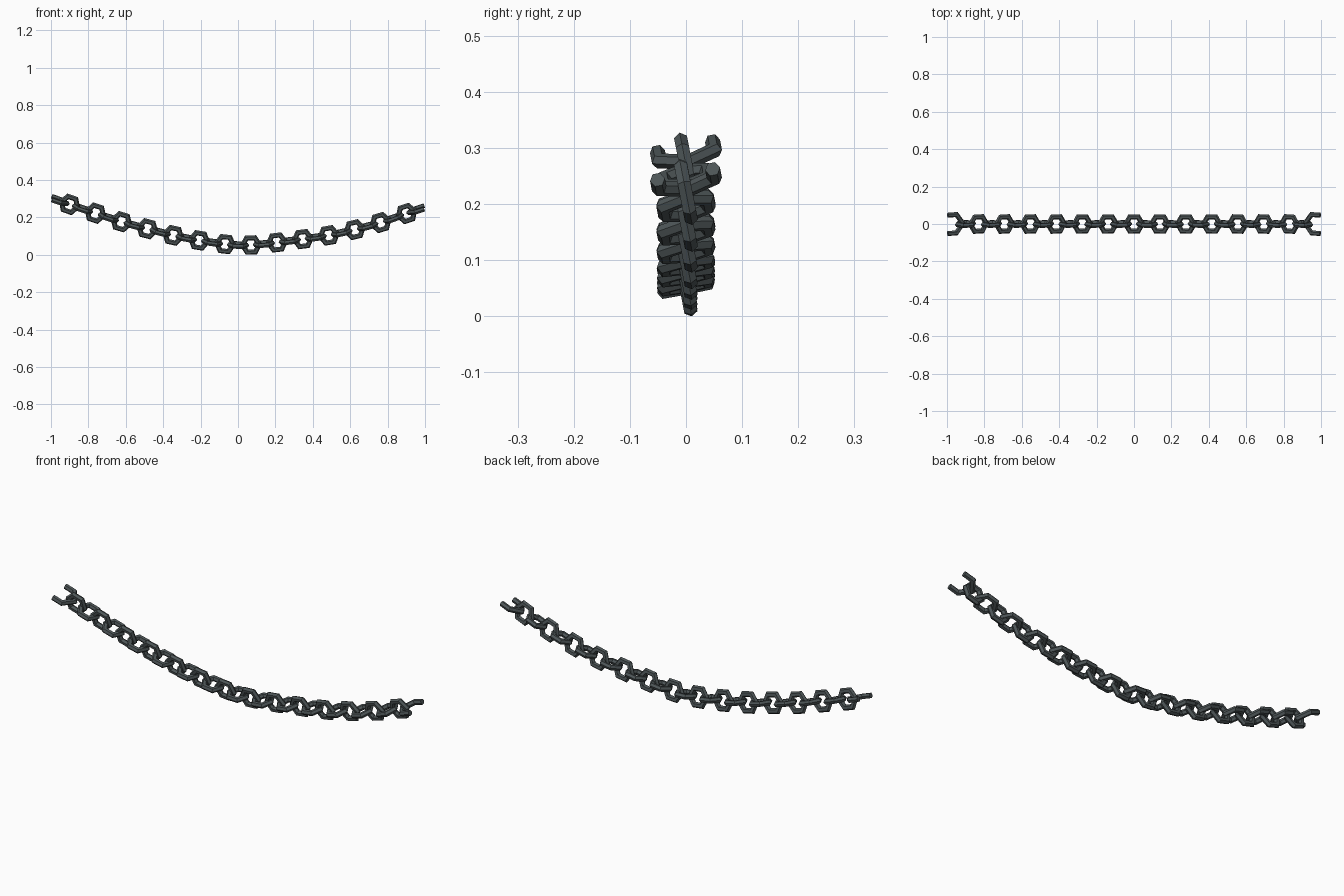
import bpy, math
from mathutils import Vector, Matrix

if "Cube" in bpy.data.objects:
    bpy.data.objects.remove(bpy.data.objects["Cube"])

R, TUBE, SIDES = 0.0445, 0.0135, 6     # link radius, bar radius, bar sides
ROLL = math.radians(11)                # the whole chain is twisted slightly
COUNT = 14                             # number of upright links
PITCH = 0.1386                         # spacing of upright links

steel = bpy.data.materials.new("dark_steel")
steel.diffuse_color = (0.075, 0.092, 0.096, 1)
steel.use_nodes = True
steel.node_tree.nodes["Principled BSDF"].inputs["Base Color"].default_value = steel.diffuse_color

# Hanging line of the chain in x, z
SAG = [(-1.1, .345), (-.9, .273), (-.62, .179), (-.35, .108), (-.2, .079), (-.04, .057),
       (.07, .055), (.21, .070), (.48, .106), (.62, .137), (.77, .178), (.9, .225), (1.1, .293)]


def raw(x):
    for (x0, z0), (x1, z1) in zip(SAG, SAG[1:]):
        if x <= x1:
            return z0 + (z1 - z0) * (x - x0) / (x1 - x0)
    return SAG[-1][1]


def height(x):
    return sum(raw(x + d) for d in (-.04, 0, .04)) / 3


def slope(x):
    return math.atan2(height(x + .05) - height(x - .05), .1)


# Sweep a mitred six-sided bar along a flat path in local x, y
def bar(name, path, closed):
    n, verts, faces = len(path), [], []
    pts = [Vector((p[0], p[1], 0)) for p in path]
    for i, p in enumerate(pts):
        before = (p - pts[i - 1]).normalized() if closed or i > 0 else None
        after = (pts[(i + 1) % n] - p).normalized() if closed or i < n - 1 else None
        before, after = before or after, after or before
        tangent = (before + after).normalized()
        out = Vector((tangent.y, -tangent.x, 0)) / tangent.dot(after)
        for k in range(SIDES):
            a = math.tau * k / SIDES
            verts.append(p + out * TUBE * math.cos(a) + Vector((0, 0, TUBE * math.sin(a))))
    for i in range(n if closed else n - 1):
        a, b = i * SIDES, (i + 1) % n * SIDES
        for k in range(SIDES):
            m = (k + 1) % SIDES
            faces.append((a + k, b + k, b + m, a + m))
    if not closed:
        faces += [tuple(range(SIDES)), tuple(reversed(range((n - 1) * SIDES, n * SIDES)))]
    mesh = bpy.data.meshes.new(name)
    mesh.from_pydata(verts, [], faces)
    mesh.materials.append(steel)
    return mesh


def place(name, mesh, x, upright=False, flip=False):
    ob = bpy.data.objects.new(name, mesh)
    bpy.context.collection.objects.link(ob)
    ob.matrix_world = (Matrix.Translation((x, 0, height(x)))
                       @ Matrix.Rotation(ROLL, 4, 'X')
                       @ Matrix.Rotation(-slope(x), 4, 'Y')
                       @ Matrix.Rotation(math.pi / 2 if upright else 0, 4, 'X')
                       @ Matrix.Rotation(math.pi if flip else 0, 4, 'Z'))
    return ob


hexagon = [(R * math.cos(math.tau * i / 6), R * math.sin(math.tau * i / 6)) for i in range(6)]
link = bar("link", hexagon, True)
hook = bar("open_link", [(.027, .05), (-.022, .05), (-.058, 0), (-.022, -.05), (.027, -.05)], False)

# Alternating upright and flat links
parts = []
for i in range(COUNT):
    x = (i - (COUNT - 1) / 2) * PITCH
    parts.append(place("upright_link", link, x, upright=True))
    if i < COUNT - 1:
        parts.append(place("flat_link", link, x + PITCH / 2))

# Open, flared end links
parts.append(place("right_open_end", hook, .97))
parts.append(place("left_open_end", hook, -.97, flip=True))

# Rest the lowest point on the ground and centre it
pts = [o.matrix_world @ v.co for o in parts for v in o.data.vertices]
mid = [(min(p[a] for p in pts) + max(p[a] for p in pts)) / 2 for a in (0, 1)]
shift = Matrix.Translation((-mid[0], -mid[1], -min(p.z for p in pts)))
for o in parts:
    o.matrix_world = shift @ o.matrix_world
